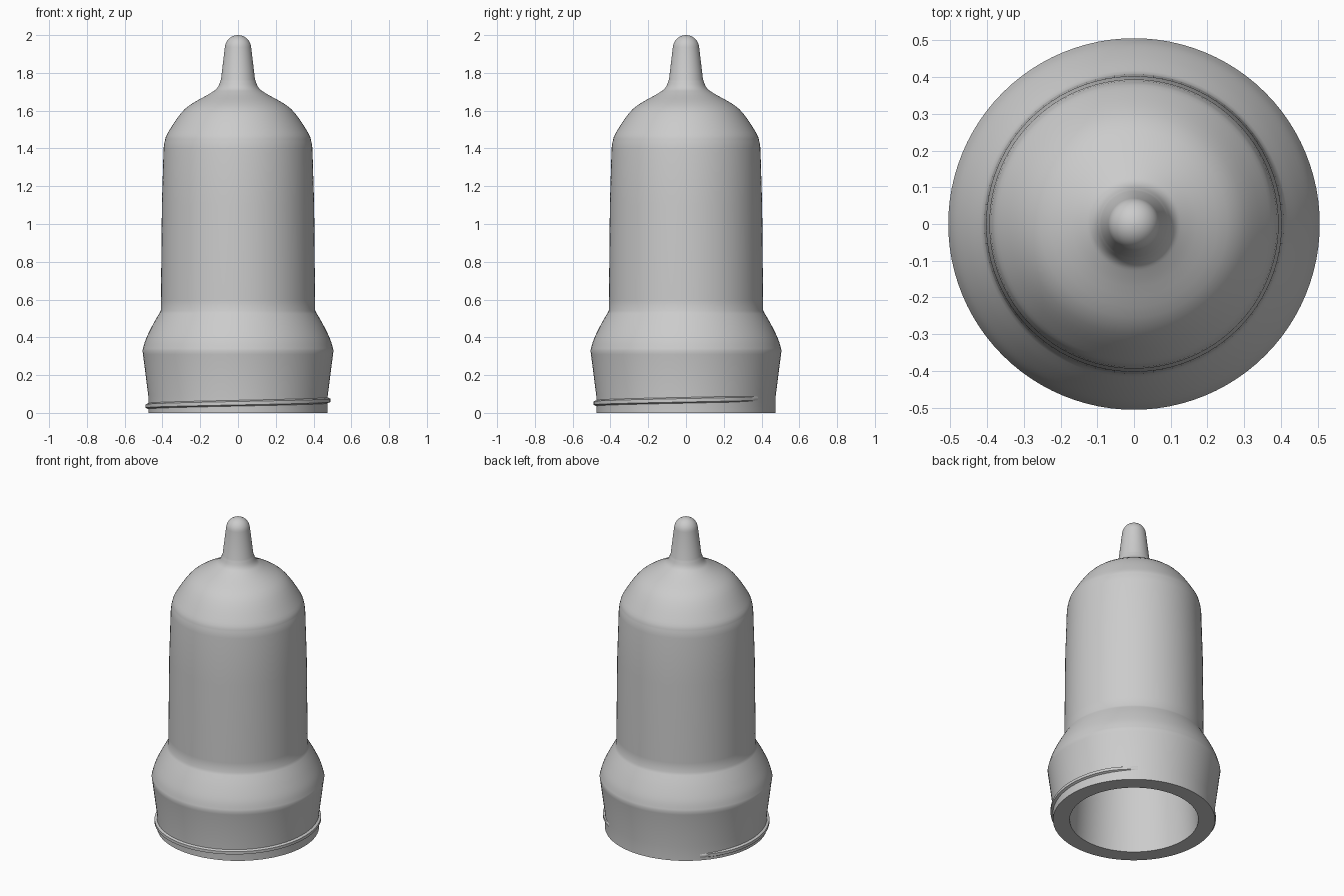
import bpy, bmesh, math
from mathutils import Vector

cube = bpy.data.objects.get("Cube")
if cube:
    bpy.data.objects.remove(cube, do_unlink=True)

# Single rubber colour
grey = bpy.data.materials.new("plain grey")
grey.use_nodes = True
colour = (0.6, 0.6, 0.6, 1)
grey.diffuse_color = colour
grey.node_tree.nodes["Principled BSDF"].inputs["Base Color"].default_value = colour


def finish(bm, name):
    bmesh.ops.recalc_face_normals(bm, faces=bm.faces)
    mesh = bpy.data.meshes.new(name)
    bm.to_mesh(mesh)
    bm.free()
    mesh.materials.append(grey)
    obj = bpy.data.objects.new(name, mesh)
    bpy.context.collection.objects.link(obj)
    bpy.ops.object.select_all(action='DESELECT')
    obj.select_set(True)
    bpy.context.view_layer.objects.active = obj
    bpy.ops.object.shade_smooth_by_angle(angle=math.radians(50))
    return obj


def curve(points, steps=5):
    """Round a run of (radius, height) points with a Catmull-Rom spline."""
    p = [Vector(q) for q in points]
    p = [2 * p[0] - p[1]] + p + [2 * p[-1] - p[-2]]
    out = []
    for a, b, c, d in zip(p, p[1:], p[2:], p[3:]):
        for i in range(steps):
            t = i / steps
            out.append(0.5 * (2 * b + (c - a) * t + (2 * a - 5 * b + 4 * c - d) * t ** 2
                              + (3 * b - a - 3 * c + d) * t ** 3))
    return out + [p[-2]]


def lathe(name, profile, segments=96):
    bm = bmesh.new()
    verts = [bm.verts.new((r, 0, z)) for r, z in profile]
    edges = [bm.edges.new(pair) for pair in zip(verts, verts[1:])]
    bmesh.ops.spin(bm, geom=verts + edges, cent=(0, 0, 0), axis=(0, 0, 1),
                   angle=math.tau, steps=segments)
    bmesh.ops.remove_doubles(bm, verts=bm.verts, dist=0.0001)
    return finish(bm, name)


# Hollow body: inner bore, flat rim, flared collar, barrel, dome and nozzle
bore = curve([(0, 1.6), (0.15, 1.57), (0.27, 1.48), (0.33, 1.36)])
bore += [(0.345, 0.55), (0.377, 0)]
collar = [(0.475, 0), (0.475, 0.09), (0.503, 0.31)]
shoulder = curve([(0.506, 0.33), (0.488, 0.39), (0.452, 0.465), (0.409, 0.54)])
barrel = [(0.408, 0.6), (0.403, 1.1), (0.394, 1.4)]
dome = curve([(0.39, 1.43), (0.37, 1.485), (0.28, 1.61), (0.15, 1.69),
              (0.11, 1.72), (0.09, 1.765)])
nozzle = [(0.07 * math.cos(math.radians(a)), 1.93 + 0.07 * math.sin(math.radians(a)))
          for a in range(5, 86, 10)] + [(0, 2)]
lathe("hollow_body", bore + collar + shoulder + barrel + dome + nozzle)

# Screw thread: a tapered rib climbing part of the way round the base
bm = bmesh.new()
steps = 80
previous = None
for i in range(steps + 1):
    t = i / steps
    angle = math.radians(135 + 278 * t)
    height = 0.028 + 0.048 * t
    fade = min(1, t * 12 + 0.05, (1 - t) * 12 + 0.05)
    section = [(0.465, -0.02), (0.475 + 0.014 * fade, -0.009),
               (0.475 + 0.014 * fade, 0.009), (0.465, 0.02)]
    ring = [bm.verts.new((r * math.cos(angle), r * math.sin(angle), height + dz))
            for r, dz in section]
    if previous:
        for k in range(4):
            n = (k + 1) % 4
            bm.faces.new((previous[k], previous[n], ring[n], ring[k]))
    else:
        bm.faces.new(ring)
    previous = ring
bm.faces.new(previous)
finish(bm, "screw_thread")
